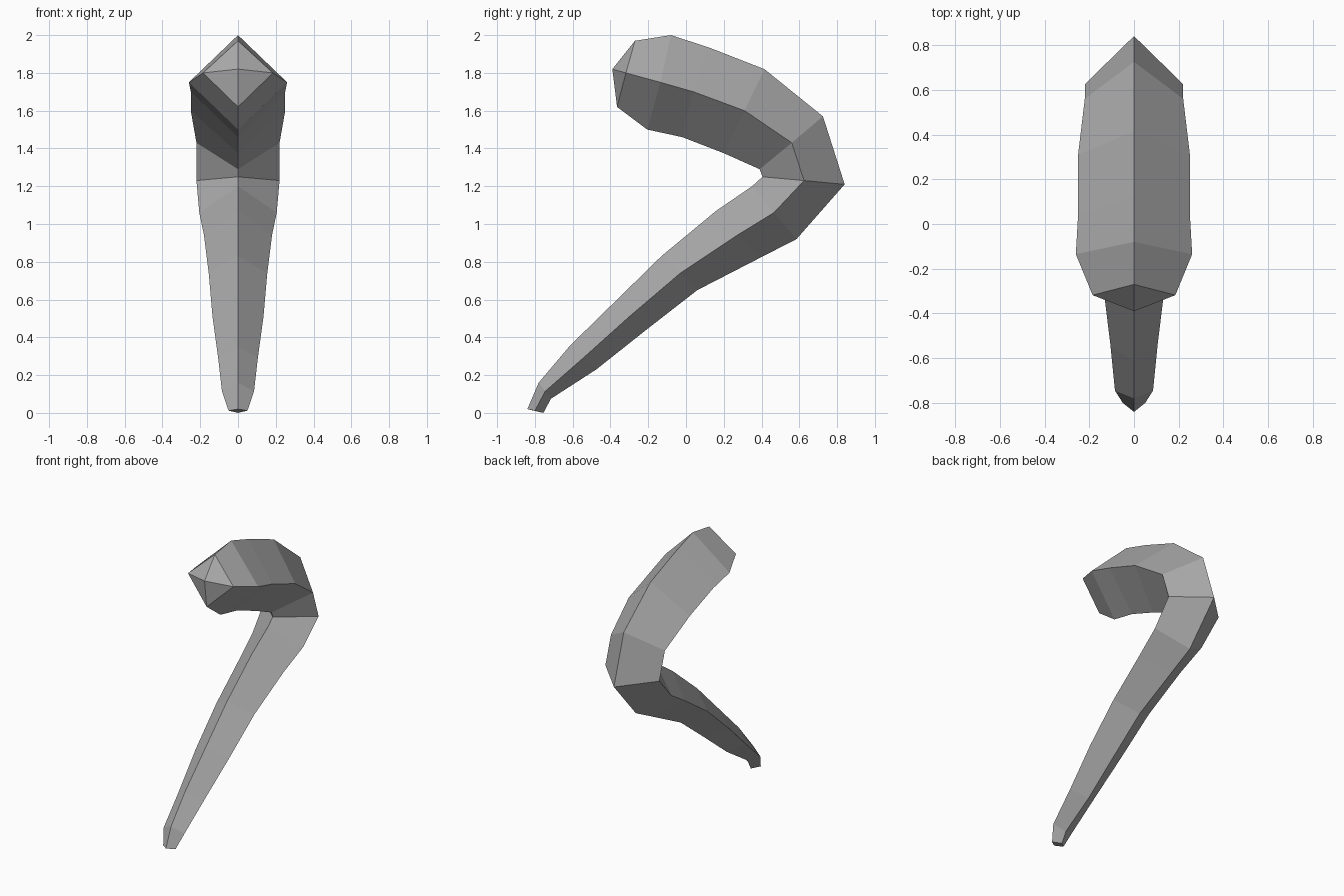
import bpy
import bmesh

default = bpy.data.objects.get("Cube")
if default:
    bpy.data.objects.remove(default, do_unlink=True)

# One plain grey material
grey = bpy.data.materials.new("plain_grey")
grey.use_nodes = True
colour = (0.40, 0.40, 0.40, 1.0)
grey.diffuse_color = colour
grey.node_tree.nodes["Principled BSDF"].inputs["Base Color"].default_value = colour

# Diamond sections from the blunt head to the narrow foot:
# outer ridge (y, z), side ridge (half width, y, z), inner ridge (y, z)
SECTIONS = [
    ((-0.27, 1.97), (0.185, -0.318, 1.80), (-0.365, 1.62)),
    ((-0.08, 2.00), (0.26, -0.135, 1.75), (-0.205, 1.50)),
    ((0.12, 1.935), (0.25, 0.04, 1.70), (-0.02, 1.46)),
    ((0.415, 1.82), (0.25, 0.31, 1.60), (0.20, 1.375)),
    ((0.725, 1.57), (0.22, 0.56, 1.43), (0.39, 1.29)),
    ((0.84, 1.21), (0.22, 0.625, 1.23), (0.405, 1.25)),
    ((0.585, 0.92), (0.205, 0.465, 1.06), (0.35, 1.20)),
    ((0.39, 0.82), (0.18, 0.27, 0.94), (0.16, 1.07)),
    ((0.06, 0.65), (0.155, -0.03, 0.74), (-0.13, 0.83)),
    ((-0.21, 0.44), (0.135, -0.30, 0.51), (-0.375, 0.59)),
    ((-0.475, 0.23), (0.105, -0.545, 0.29), (-0.615, 0.355)),
    ((-0.715, 0.075), (0.085, -0.745, 0.115), (-0.78, 0.16)),
    ((-0.755, 0.0), (0.05, -0.80, 0.012), (-0.84, 0.02)),
]
HEAD_TIP = (0, -0.39, 1.82)

bm = bmesh.new()
rings = []
for outer, (w, y, z), inner in SECTIONS:
    points = [(0, *outer), (w, y, z), (0, *inner), (-w, y, z)]
    rings.append([bm.verts.new(p) for p in points])

# Body skin between neighbouring sections
for a, b in zip(rings, rings[1:]):
    for i in range(4):
        j = (i + 1) % 4
        bm.faces.new((a[i], a[j], b[j], b[i]))

# Shallow pyramid on the head, flat cap on the foot
tip = bm.verts.new(HEAD_TIP)
for i in range(4):
    bm.faces.new((rings[0][i], tip, rings[0][(i + 1) % 4]))
bm.faces.new(rings[-1])
bmesh.ops.recalc_face_normals(bm, faces=bm.faces)

mesh = bpy.data.meshes.new("hooked_body")
bm.to_mesh(mesh)
bm.free()
mesh.materials.append(grey)
body = bpy.data.objects.new("hooked_body", mesh)
bpy.context.collection.objects.link(body)
